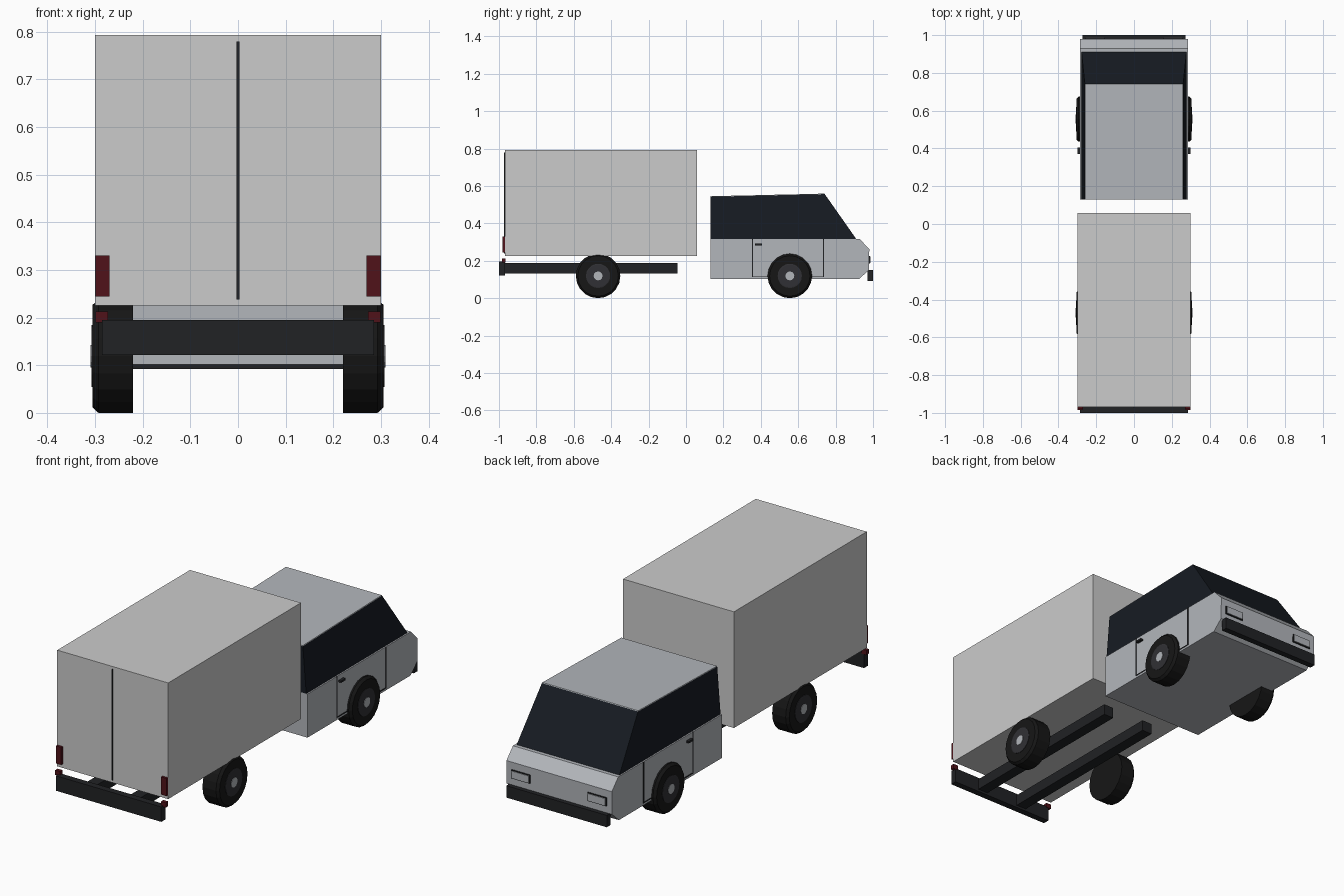
import bpy, bmesh, math

if "Cube" in bpy.data.objects:
    bpy.data.objects.remove(bpy.data.objects["Cube"])


def mat(name, c):
    m = bpy.data.materials.new(name)
    m.diffuse_color = (*c, 1)
    m.use_nodes = True
    m.node_tree.nodes["Principled BSDF"].inputs["Base Color"].default_value = m.diffuse_color
    return m


BLACK = mat("black_trim", (0.015, 0.016, 0.018))
RUBBER = mat("rubber", (0.008, 0.008, 0.008))
GLASS = mat("dark_glass", (0.008, 0.011, 0.016))
RED = mat("tail_red", (0.08, 0.006, 0.01))
RIM = mat("rim_grey", (0.03, 0.03, 0.035))
SILVER = mat("silver", (0.45, 0.47, 0.5))


def finish(name, bm, m=None):
    bmesh.ops.recalc_face_normals(bm, faces=bm.faces)
    me = bpy.data.meshes.new(name)
    bm.to_mesh(me)
    bm.free()
    ob = bpy.data.objects.new(name, me)
    bpy.context.collection.objects.link(ob)
    if m:
        me.materials.append(m)
    return ob


def box(name, x, y, z, m=None):
    bm = bmesh.new()
    bmesh.ops.create_cube(bm, size=1)
    for v in bm.verts:
        v.co = [a[0] + (c + 0.5) * (a[1] - a[0]) for a, c in zip((x, y, z), v.co)]
    return finish(name, bm, m)


def pair(name, x, y, z, m=None):
    for side, s in (("left", -1), ("right", 1)):
        box(f"{name}_{side}", sorted((s * x[0], s * x[1])), y, z, m)


def side_profile(name, pts, m=None):
    """Side outline of (half width, y, z) points, closed across the width."""
    bm = bmesh.new()
    a = [bm.verts.new((-w, y, z)) for w, y, z in pts]
    b = [bm.verts.new((w, y, z)) for w, y, z in pts]
    bm.faces.new(a)
    bm.faces.new(b[::-1])
    for i in range(len(pts)):
        j = (i + 1) % len(pts)
        bm.faces.new((a[i], b[i], b[j], a[j]))
    return finish(name, bm, m)


def lathe(name, prof, s, y, z, m, n=20):
    """Spin (radius, x) points about the axle; s picks the side."""
    bm = bmesh.new()
    rings = []
    for r, x in prof:
        rings.append([bm.verts.new((s * x, y + r * math.sin(t), z + r * math.cos(t)))
                      for t in (2 * math.pi * k / n for k in range(n))])
    for p, q in zip(rings, rings[1:]):
        for k in range(n):
            j = (k + 1) % n
            bm.faces.new((p[k], p[j], q[j], q[k]))
    bm.faces.new(rings[0])
    bm.faces.new(rings[-1])
    return finish(name, bm, m)


# Cargo box with rear door seam
box("cargo_box", (-0.3, 0.3), (-0.968, 0.058), (0.225, 0.793))
box("rear_door_seam", (-0.003, 0.003), (-0.972, -0.966), (0.238, 0.78), BLACK)

# Chassis and rear bumper
pair("chassis_rail", (0.09, 0.145), (-0.975, -0.045), (0.133, 0.187), BLACK)
box("rear_bumper", (-0.285, 0.285), (-1.0, -0.968), (0.122, 0.195), BLACK)
pair("tail_light", (0.27, 0.299), (-0.98, -0.966), (0.244, 0.33), RED)
pair("rear_marker", (0.273, 0.299), (-0.985, -0.966), (0.19, 0.213), RED)

# Cab lower body, glasshouse and roof
W = 0.285
side_profile("cab_body", [(W, y, z) for y, z in (
    (0.13, 0.102), (0.925, 0.102), (0.978, 0.15), (0.98, 0.262),
    (0.93, 0.315), (0.13, 0.315))], SILVER)
side_profile("cab_windows", [(0.278, 0.13, 0.314), (0.278, 0.912, 0.314),
                             (0.26, 0.742, 0.556), (0.26, 0.13, 0.542)], GLASS)
side_profile("cab_roof", [(0.26, 0.13, 0.542), (0.26, 0.742, 0.556),
                          (0.259, 0.74, 0.559), (0.259, 0.13, 0.545)], SILVER)

# Door outlines and handles
for i, y in enumerate((0.355, 0.735)):
    pair(f"door_seam_{i}", (0.28, 0.287), (y - 0.003, y + 0.003), (0.112, 0.315), BLACK)
pair("door_sill_seam", (0.28, 0.287), (0.355, 0.735), (0.112, 0.117), BLACK)
pair("door_handle", (0.28, 0.299), (0.37, 0.405), (0.282, 0.291), BLACK)

# Cab front: bumper and headlights
box("front_bumper", (-0.272, 0.272), (0.97, 1.0), (0.092, 0.15), BLACK)
pair("headlight_frame", (0.155, 0.258), (0.97, 0.984), (0.184, 0.226), BLACK)
pair("headlight", (0.16, 0.253), (0.97, 0.987), (0.188, 0.222), SILVER)

# Wheels
for end, y in (("rear", -0.47), ("front", 0.555)):
    for side, s in (("left", -1), ("right", 1)):
        tag = f"{end}_{side}"
        lathe("tyre_" + tag, [(0.05, 0.22), (0.119, 0.22), (0.119, 0.293),
                              (0.108, 0.305), (0.066, 0.305)], s, y, 0.119, RUBBER)
        lathe("rim_" + tag, [(0.065, 0.3), (0.065, 0.307), (0.06, 0.308)], s, y, 0.119, RIM)
        lathe("hub_" + tag, [(0.024, 0.3), (0.024, 0.31)], s, y, 0.119, SILVER, 12)

# Axles
for end, y in (("rear", -0.47), ("front", 0.555)):
    if end == "rear":
        continue
    box("axle_" + end, (-0.23, 0.23), (y - 0.01, y + 0.01), (0.11, 0.13), BLACK)
